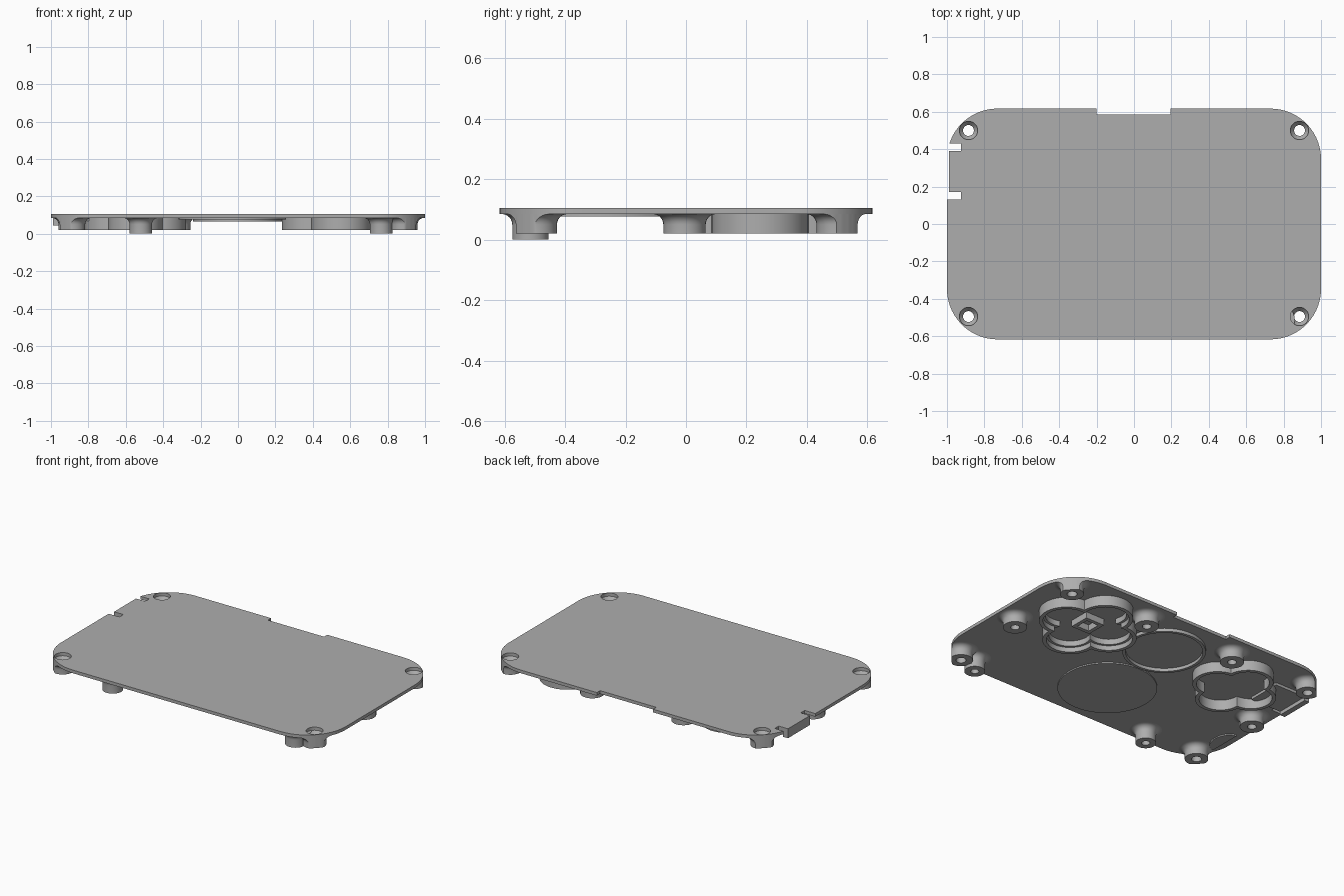
import bpy, bmesh
from math import sin, cos, pi, sqrt, radians

if "Cube" in bpy.data.objects:
    bpy.data.objects.remove(bpy.data.objects["Cube"])

grey = bpy.data.materials.new("light_grey")
grey.diffuse_color = (0.42, 0.42, 0.42, 1)
grey.use_nodes = True
grey.node_tree.nodes["Principled BSDF"].inputs["Base Color"].default_value = grey.diffuse_color

UNDER, TOP = 0.085, 0.105      # plate underside and top
HX, HY, RC = 1.0, 0.617, 0.27  # plate half sizes and corner radius


def finish(name, bm):
    bmesh.ops.recalc_face_normals(bm, faces=bm.faces)
    me = bpy.data.meshes.new(name)
    bm.to_mesh(me)
    bm.free()
    me.materials.append(grey)
    ob = bpy.data.objects.new(name, me)
    bpy.context.collection.objects.link(ob)
    return ob


def smooth(ob):
    bpy.ops.object.select_all(action='DESELECT')
    ob.select_set(True)
    bpy.context.view_layer.objects.active = ob
    bpy.ops.object.shade_smooth_by_angle(angle=radians(30))


def prism(name, loop, z0, z1, hole=None):
    """Upright prism over a loop; hole is an inner loop with the same count."""
    bm = bmesh.new()
    n = len(loop)

    def ring(pts, z):
        return [bm.verts.new((x, y, z)) for x, y in pts]

    def bridge(a, b):
        for i in range(n):
            j = (i + 1) % n
            bm.faces.new((a[i], a[j], b[j], b[i]))

    lo, hi = ring(loop, z0), ring(loop, z1)
    bridge(lo, hi)
    if hole:
        lo2, hi2 = ring(hole, z0), ring(hole, z1)
        bridge(lo2, hi2)
        bridge(lo, lo2)
        bridge(hi, hi2)
    else:
        bm.faces.new(lo)
        bm.faces.new(hi)
    ob = finish(name, bm)
    smooth(ob)
    return ob


def lathe(name, profile, x, y, n=32):
    """Turned part; the profile starts and ends on the axis."""
    bm = bmesh.new()
    vs = [bm.verts.new((x + r, y, z)) for r, z in profile]
    es = [bm.edges.new(p) for p in zip(vs, vs[1:])]
    bmesh.ops.spin(bm, geom=vs + es, cent=(x, y, 0), axis=(0, 0, 1),
                   angle=2 * pi, steps=n, use_merge=True)
    bmesh.ops.remove_doubles(bm, verts=bm.verts, dist=1e-5)
    ob = finish(name, bm)
    smooth(ob)
    return ob


def boolean(ob, cutter, op):
    m = ob.modifiers.new(op.lower(), 'BOOLEAN')
    m.operation, m.object, m.solver = op, cutter, 'EXACT'
    bpy.context.view_layer.objects.active = ob
    bpy.ops.object.modifier_apply(modifier=m.name)


def arc(cx, cy, r, a0, a1, n=14):
    return [(cx + r * cos(radians(a0 + (a1 - a0) * i / n)),
             cy + r * sin(radians(a0 + (a1 - a0) * i / n))) for i in range(n + 1)]


def circle(cx, cy, r, n=64):
    return arc(cx, cy, r, 0, 360, n)[:-1]


def square(cx, cy, h):
    return [(cx - h, cy - h), (cx + h, cy - h), (cx + h, cy + h), (cx - h, cy + h)]


def box(name, x0, x1, y0, y1, z0, z1):
    return prism(name, [(x0, y0), (x1, y0), (x1, y1), (x0, y1)], z0, z1)


def four_lobes(cx, cy, a, r, n=96):
    """Outline of four overlapping circles set in a plus."""
    pts = []
    for i in range(n):
        t = 2 * pi * i / n
        p = (t + pi / 4) % (pi / 2) - pi / 4
        d = a * cos(p) + sqrt(r * r - (a * sin(p)) ** 2)
        pts.append((cx + d * cos(t), cy + d * sin(t)))
    return pts


# Plate with rounded corners, back notch and two side slots
ax, ay = HX - RC, HY - RC
outline = (arc(ax, -ay, RC, -90, 0) + arc(ax, ay, RC, 0, 90)
           + [(0.195, HY), (0.195, 0.585), (-0.2, 0.585), (-0.2, HY)]
           + arc(-ax, ay, RC, 90, 162)
           + [(-0.925, 0.43), (-0.925, 0.39), (-0.99, 0.39), (-0.99, 0.17),
              (-0.925, 0.17), (-0.925, 0.13), (-HX, 0.13)]
           + arc(-ax, -ay, RC, 180, 270))
plate = prism("plate", outline, UNDER, TOP)


def post_profile(bottom, r, hole, depth):
    """Screw post with a blind hole below and a flared root."""
    f = 0.035
    root = [(r + f - f * cos(t), UNDER - f + f * sin(t))
            for t in (pi / 2 * i / 6 for i in range(7))]
    return [(0, bottom + depth), (hole, bottom + depth), (hole, bottom),
            (r, bottom)] + root + [(0, UNDER)]


# Inner screw posts
for i, (x, y) in enumerate([(0.89, -0.005), (-0.89, -0.005), (0.315, 0.49), (-0.325, 0.49)]):
    lathe(f"screw_post_{i}", post_profile(0.02, 0.07, 0.026, 0.05), x, y)
for i, x in enumerate([0.765, -0.52]):
    lathe(f"front_post_{i}", post_profile(0.0, 0.06, 0.024, 0.06), x, -0.515)

# Corner posts trimmed to the plate edge, with countersunk through holes
trim = prism("trim", outline, -0.05, 0.2)
for sx in (-1, 1):
    for y in (-0.495, 0.5):
        x = sx * 0.885
        post = lathe("corner_post", [(0, 0.02)] + post_profile(0.02, 0.068, 0.03, 0.05)[3:], x, y)
        drill = lathe("drill", [(0, -0.05), (0.029, -0.05), (0.029, 0.06),
                                (0.049, 0.085), (0.049, 0.15), (0, 0.15)], x, y)
        boolean(post, trim, 'INTERSECT')
        boolean(post, drill, 'DIFFERENCE')
        boolean(plate, drill, 'DIFFERENCE')
        bpy.data.objects.remove(drill)
        smooth(post)
bpy.data.objects.remove(trim)
smooth(plate)

# Four-lobed button well with inner lip and square centre tube
bx, px, cy = 0.553, -0.548, 0.245
prism("button_well", four_lobes(bx, cy, 0.158, 0.16), 0.02, UNDER,
      four_lobes(bx, cy, 0.158, 0.137))
prism("button_lip", four_lobes(bx, cy, 0.158, 0.137), 0.05, UNDER,
      four_lobes(bx, cy, 0.158, 0.122))
prism("button_centre", square(bx, cy, 0.066), 0.045, UNDER, square(bx, cy, 0.042))

# Four-lobed direction pad well
prism("pad_well", four_lobes(px, cy, 0.125, 0.145), 0.02, UNDER,
      four_lobes(px, cy, 0.125, 0.122))

# Round retaining ring and low round boss
prism("round_ring", circle(0, 0.27, 0.24), 0.065, UNDER, circle(0, 0.27, 0.222))
prism("round_boss", circle(-0.03, -0.275, 0.287), 0.077, UNDER)

# Small half-round boss near the left edge
prism("half_round_boss", [(-0.955 + 0.075 * cos(t), -0.325 + 0.105 * sin(t))
                          for t in (-pi / 2 + pi * i / 16 for i in range(17))], 0.077, UNDER)

# Side tab and the shallow pad behind it
box("side_tab", -0.99, -0.955, 0.17, 0.39, 0.045, UNDER)
box("side_pad", -0.955, -0.74, 0.17, 0.39, 0.068, UNDER)
